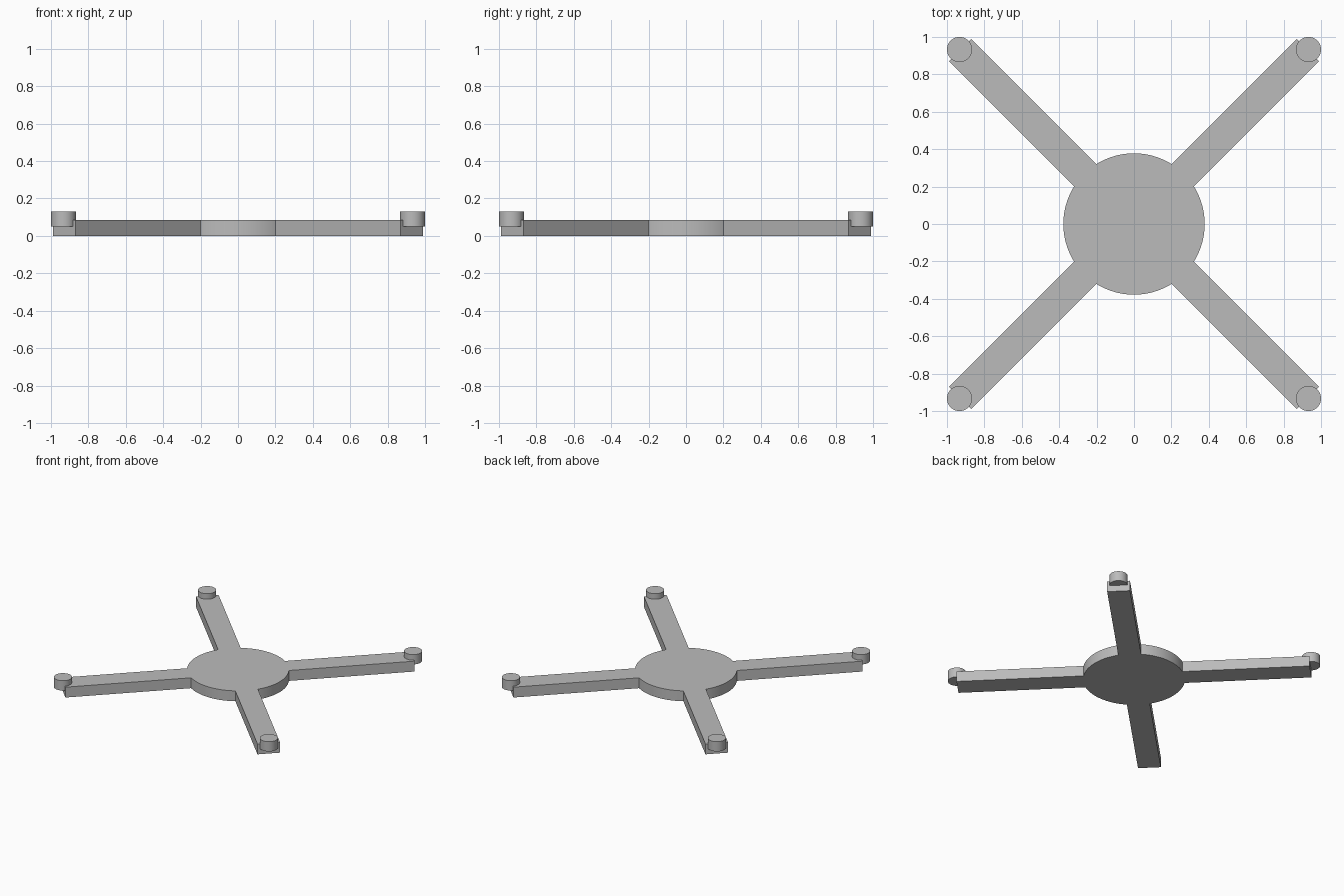
import bpy
import math
from mathutils import Matrix, Vector

cube = bpy.data.objects.get("Cube")
if cube:
    bpy.data.objects.remove(cube, do_unlink=True)

HUB_RADIUS = 0.378
FRAME_HEIGHT = 0.085
ARM_WIDTH = 0.17
ARM_END = 1.315
MOTOR_RADIUS = 0.067
MOTOR_OFFSET = 0.933
MOTOR_BOTTOM, MOTOR_TOP = 0.05, 0.13

grey = bpy.data.materials.new("plain grey")
grey.use_nodes = True
colour = (0.5, 0.5, 0.5, 1)
grey.diffuse_color = colour
grey.node_tree.nodes["Principled BSDF"].inputs["Base Color"].default_value = colour


def cylinder(name, radius, x, y, bottom, top, sides):
    bpy.ops.mesh.primitive_cylinder_add(
        vertices=sides, radius=radius, depth=top - bottom,
        location=(x, y, (bottom + top) / 2))
    obj = bpy.context.object
    obj.name = name
    obj.data.materials.append(grey)
    bpy.ops.object.shade_smooth_by_angle(angle=math.radians(30))
    return obj


def arm(name, angle):
    # The arm starts on the chord where its sides meet the hub rim
    start = math.sqrt(HUB_RADIUS ** 2 - (ARM_WIDTH / 2) ** 2)
    bpy.ops.mesh.primitive_cube_add(size=1)
    obj = bpy.context.object
    obj.name = name
    size = Matrix.Diagonal((ARM_END - start, ARM_WIDTH, FRAME_HEIGHT, 1))
    move = Matrix.Translation(Vector(((start + ARM_END) / 2, 0, FRAME_HEIGHT / 2)))
    obj.data.transform(Matrix.Rotation(angle, 4, "Z") @ move @ size)
    obj.data.materials.append(grey)
    return obj


# Central hub
cylinder("hub", HUB_RADIUS, 0, 0, 0, FRAME_HEIGHT, 96)

# Four diagonal arms, each with a motor can at its tip
for sy, end in ((-1, "front"), (1, "back")):
    for sx, side in ((-1, "right"), (1, "left")):
        arm(f"{end}_{side}_arm", math.atan2(sy, sx))
        cylinder(f"{end}_{side}_motor", MOTOR_RADIUS, sx * MOTOR_OFFSET,
                 sy * MOTOR_OFFSET, MOTOR_BOTTOM, MOTOR_TOP, 48)
